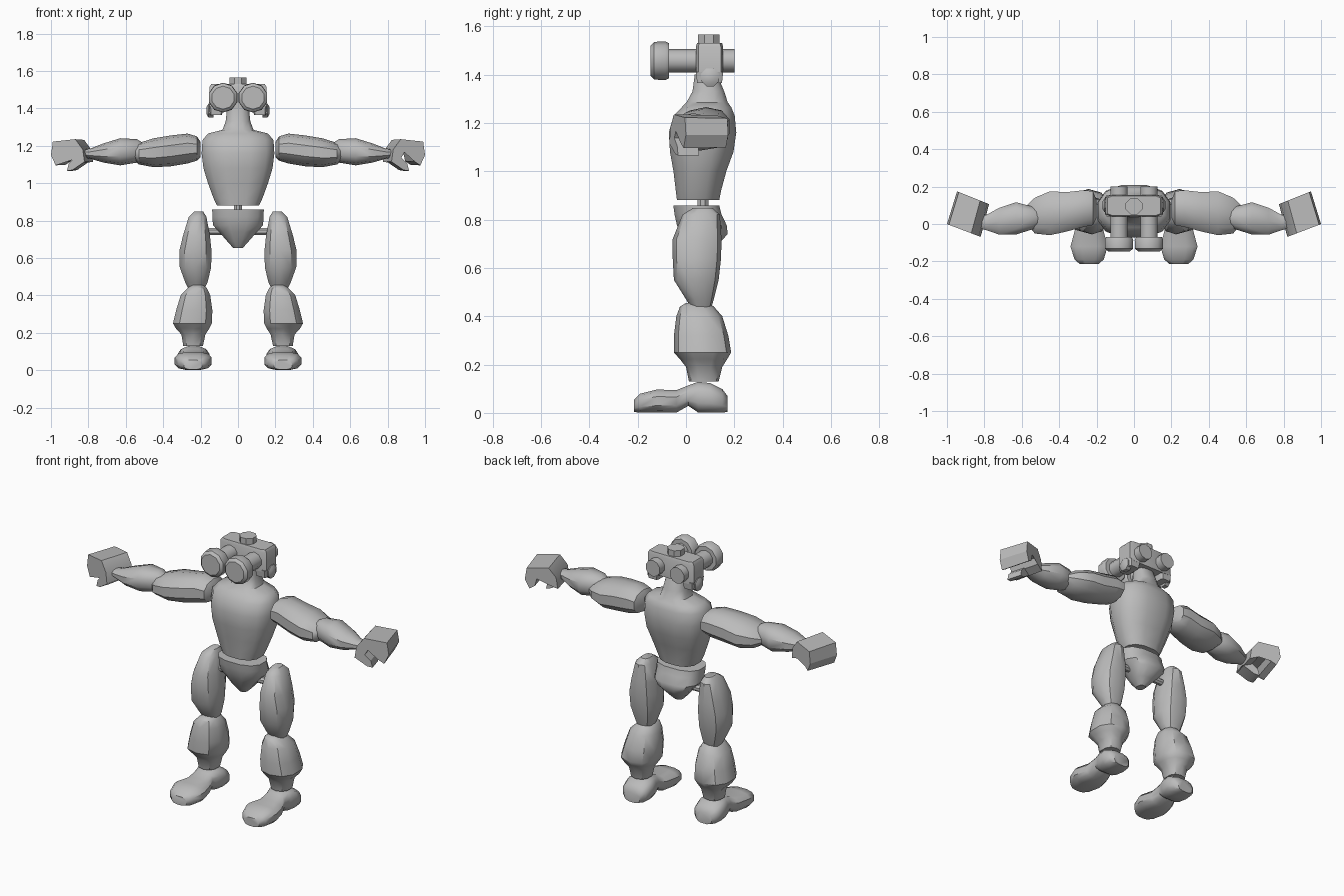
import bpy, bmesh, math
from mathutils import Vector, Matrix

grey = bpy.data.materials.new("grey")
grey.diffuse_color = (0.5, 0.5, 0.5, 1)


def finish(name, bm, angle=38):
    bmesh.ops.recalc_face_normals(bm, faces=bm.faces)
    me = bpy.data.meshes.new(name)
    bm.to_mesh(me)
    bm.free()
    for p in me.polygons:
        p.use_smooth = True
    me.set_sharp_from_angle(angle=math.radians(angle))
    me.materials.append(grey)
    ob = bpy.data.objects.new(name, me)
    bpy.context.collection.objects.link(ob)
    return ob


def loft(name, axis, rings, sides=10, power=2.5, mirror=1):
    """Skin rounded sections; ring = (position, low a, high a, low b, high b)."""
    bm = bmesh.new()
    loops = []
    for pos, a0, a1, b0, b1 in rings:
        loop = []
        for i in range(sides):
            t = 2 * math.pi * (i + 0.5) / sides
            c, s = math.cos(t), math.sin(t)
            a = (a0 + a1) / 2 + (a1 - a0) / 2 * math.copysign(abs(c) ** (2 / power), c)
            b = (b0 + b1) / 2 + (b1 - b0) / 2 * math.copysign(abs(s) ** (2 / power), s)
            co = {"x": (pos, a, b), "y": (a, pos, b), "z": (a, b, pos)}[axis]
            loop.append(bm.verts.new((co[0] * mirror, co[1], co[2])))
        loops.append(loop)
    for l0, l1 in zip(loops, loops[1:]):
        for i in range(sides):
            j = (i + 1) % sides
            bm.faces.new((l0[i], l0[j], l1[j], l1[i]))
    bm.faces.new(loops[0])
    bm.faces.new(loops[-1])
    return finish(name, bm)


def tube(name, axis, x, y, z, stations, sides=8, mirror=1):
    """Turned part; stations = (position along axis, radius)."""
    u, v = {"x": (y, z), "y": (x, z), "z": (x, y)}[axis]
    rings = [(p, u - r, u + r, v - r, v + r) for p, r in stations]
    return loft(name, axis, rings, sides, 2, mirror)


def prism(name, points, start, end, shift, slope, mirror, taper=1.0):
    """Extrude an x-z profile along a slanted y direction."""
    bm = bmesh.new()
    cx, cz = 0.92, 1.16
    rows = []
    for t in (start, end):
        k = 1 + (taper - 1) * t
        rows.append([bm.verts.new(((cx + (x - cx) * k + shift[0] * t) * mirror,
                                   -0.065 + (x - 0.83) * slope + shift[1] * t,
                                   cz + (z - cz) * k)) for x, z in points])
    n = len(points)
    for i in range(n):
        j = (i + 1) % n
        bm.faces.new((rows[0][i], rows[0][j], rows[1][j], rows[1][i]))
    for r in rows:
        bmesh.ops.triangulate(bm, faces=[bm.faces.new(r)])
    return finish(name, bm, 30)


# Torso with neck
loft("torso", "z", [
    (0.88, -0.115, 0.115, -0.04, 0.14), (0.92, -0.135, 0.135, -0.045, 0.148),
    (1.0, -0.165, 0.165, -0.055, 0.17), (1.08, -0.19, 0.19, -0.07, 0.2),
    (1.16, -0.2, 0.2, -0.075, 0.212), (1.23, -0.195, 0.195, -0.055, 0.205),
    (1.265, -0.165, 0.165, -0.02, 0.19), (1.285, -0.085, 0.085, 0.0, 0.175),
    (1.33, -0.068, 0.068, 0.025, 0.16), (1.4, -0.06, 0.06, 0.035, 0.13)], 12)

# Waist and pelvis
tube("waist_pole", "z", 0, 0.07, 0, [(0.82, 0.024), (0.92, 0.024)])
loft("pelvis", "z", [
    (0.652, -0.025, 0.025, 0.03, 0.09), (0.69, -0.06, 0.06, 0.0, 0.13),
    (0.74, -0.105, 0.105, -0.025, 0.175), (0.775, -0.138, 0.138, -0.04, 0.172),
    (0.82, -0.14, 0.14, -0.05, 0.15), (0.858, -0.142, 0.142, -0.055, 0.14)], 12)
tube("hip_bar", "x", 0, 0.06, 0.742, [(-0.2, 0.02), (0.2, 0.02)])

# Head: upper block, antenna knob
loft("head_block", "z", [(1.4, -0.155, 0.155, 0.04, 0.155), (1.515, -0.155, 0.155, 0.04, 0.155),
                         (1.53, -0.145, 0.145, 0.045, 0.15)], 8, 9)
tube("top_knob", "z", 0, 0.095, 0, [(1.5, 0.048), (1.565, 0.048)])

# Open C-shaped fist section and thumb
fist = [(0.82, 1.11), (0.83, 1.18), (0.87, 1.235), (0.99, 1.222), (1.0, 1.15), (0.975, 1.095),
        (0.945, 1.115), (0.935, 1.16), (0.89, 1.165), (0.87, 1.13)]
thumb = [(0.82, 1.115), (0.87, 1.14), (0.905, 1.105), (0.915, 1.065), (0.885, 1.07)]

for m, side in ((1, "left"), (-1, "right")):
    # Head sides and goggles
    loft("cheek_" + side, "z", [(1.365, 0.085, 0.15, 0.045, 0.15), (1.41, 0.075, 0.155, 0.04, 0.155)],
         8, 8, m)
    tube("ear_" + side, "x", 0, 0.1, 1.388, [(0.13, 0.04), (0.158, 0.04), (0.168, 0.022)], 8, m)
    tube("goggle_tube_" + side, "y", 0.08, 0, 1.457, [(-0.09, 0.048), (0.2, 0.048)], 10, m)
    tube("goggle_lens_" + side, "y", 0.08, 0, 1.457,
         [(-0.146, 0.062), (-0.132, 0.078), (-0.085, 0.08), (-0.07, 0.072)], 10, m)

    # Arm
    loft("upper_arm_" + side, "x", [
        (0.2, 0.03, 0.13, 1.14, 1.22), (0.22, -0.01, 0.18, 1.12, 1.25),
        (0.27, -0.02, 0.185, 1.105, 1.265), (0.36, -0.045, 0.175, 1.09, 1.255),
        (0.45, -0.065, 0.18, 1.085, 1.24), (0.53, -0.055, 0.145, 1.1, 1.215),
        (0.575, 0.0, 0.1, 1.135, 1.18)], 10, 2.3, m)
    loft("forearm_" + side, "x", [
        (0.5, 0.0, 0.07, 1.14, 1.21), (0.54, -0.03, 0.095, 1.11, 1.235),
        (0.63, -0.06, 0.12, 1.095, 1.24), (0.72, -0.06, 0.09, 1.11, 1.212),
        (0.79, -0.035, 0.05, 1.13, 1.185), (0.84, -0.02, 0.06, 1.14, 1.18)], 10, 2.3, m)

    # Hand
    prism("fist_" + side, fist, 0, 1, (-0.05, 0.175), 0.38, m, 0.95)
    prism("thumb_" + side, thumb, 0, 0.5, (-0.05, 0.175), 0.38, m)

    # Leg
    loft("thigh_" + side, "z", [
        (0.848, 0.185, 0.235, 0.03, 0.11), (0.82, 0.167, 0.265, -0.015, 0.14),
        (0.72, 0.147, 0.297, -0.055, 0.147), (0.64, 0.138, 0.317, -0.055, 0.145),
        (0.55, 0.14, 0.315, -0.05, 0.135), (0.47, 0.16, 0.285, 0.0, 0.115),
        (0.42, 0.185, 0.26, 0.03, 0.1)], 10, 2.4, m)
    loft("calf_" + side, "z", [
        (0.455, 0.185, 0.25, 0.0, 0.09), (0.44, 0.165, 0.27, -0.025, 0.115),
        (0.4, 0.145, 0.31, -0.04, 0.15), (0.32, 0.133, 0.335, -0.05, 0.175),
        (0.25, 0.135, 0.352, -0.05, 0.187), (0.222, 0.15, 0.335, -0.025, 0.17),
        (0.19, 0.172, 0.305, 0.0, 0.15), (0.13, 0.185, 0.295, 0.012, 0.135)], 10, 2.4, m)

    # Shoe with a raised arch
    loft("foot_" + side, "y", [
        (-0.215, 0.19, 0.29, 0.003, 0.055), (-0.19, 0.16, 0.32, 0.0, 0.08),
        (-0.12, 0.138, 0.342, 0.0, 0.098), (-0.04, 0.16, 0.32, 0.0, 0.095),
        (0.01, 0.172, 0.305, 0.028, 0.115), (0.05, 0.16, 0.315, 0.0, 0.13),
        (0.1, 0.15, 0.325, 0.0, 0.125), (0.15, 0.16, 0.315, 0.0, 0.1),
        (0.172, 0.185, 0.29, 0.003, 0.07)], 12, 2.8, m)
